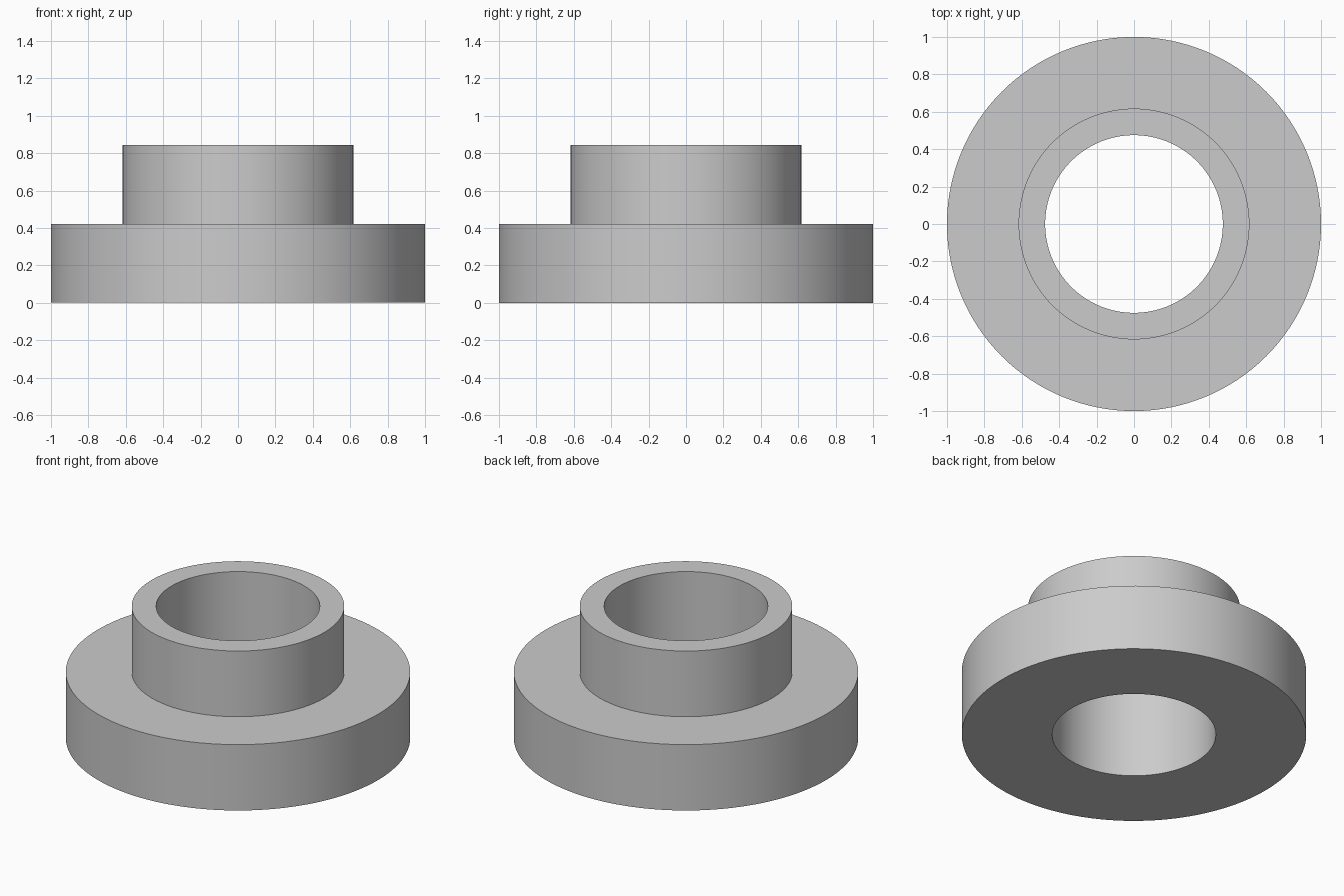
import bpy, bmesh, math

if "Cube" in bpy.data.objects:
    bpy.data.objects.remove(bpy.data.objects["Cube"])

SEGMENTS = 128
HOLE, COLLAR, FLANGE = 0.475, 0.617, 1.0
STEP, TOP = 0.422, 0.843

grey = bpy.data.materials.new("light grey")
grey.diffuse_color = (0.6, 0.6, 0.6, 1)
grey.use_nodes = True
grey.node_tree.nodes["Principled BSDF"].inputs["Base Color"].default_value = grey.diffuse_color


def lathe(name, profile):
    """Revolve a closed (radius, height) profile about the z axis."""
    bm = bmesh.new()
    rings = []
    for r, z in profile:
        rings.append([bm.verts.new((r * math.cos(2 * math.pi * i / SEGMENTS),
                                    r * math.sin(2 * math.pi * i / SEGMENTS), z))
                      for i in range(SEGMENTS)])
    for a, b in zip(rings, rings[1:] + rings[:1]):
        for i in range(SEGMENTS):
            j = (i + 1) % SEGMENTS
            bm.faces.new((a[i], a[j], b[j], b[i]))
    bmesh.ops.recalc_face_normals(bm, faces=bm.faces)
    mesh = bpy.data.meshes.new(name)
    bm.to_mesh(mesh)
    bm.free()
    mesh.materials.append(grey)
    obj = bpy.data.objects.new(name, mesh)
    bpy.context.collection.objects.link(obj)
    bpy.ops.object.select_all(action='DESELECT')
    obj.select_set(True)
    bpy.context.view_layer.objects.active = obj
    bpy.ops.object.shade_smooth_by_angle(angle=math.radians(30))
    return obj


# Wide flange, stepped collar and through bore as one turned part
lathe("flanged_bushing", [(HOLE, 0), (FLANGE, 0), (FLANGE, STEP),
                          (COLLAR, STEP), (COLLAR, TOP), (HOLE, TOP)])
